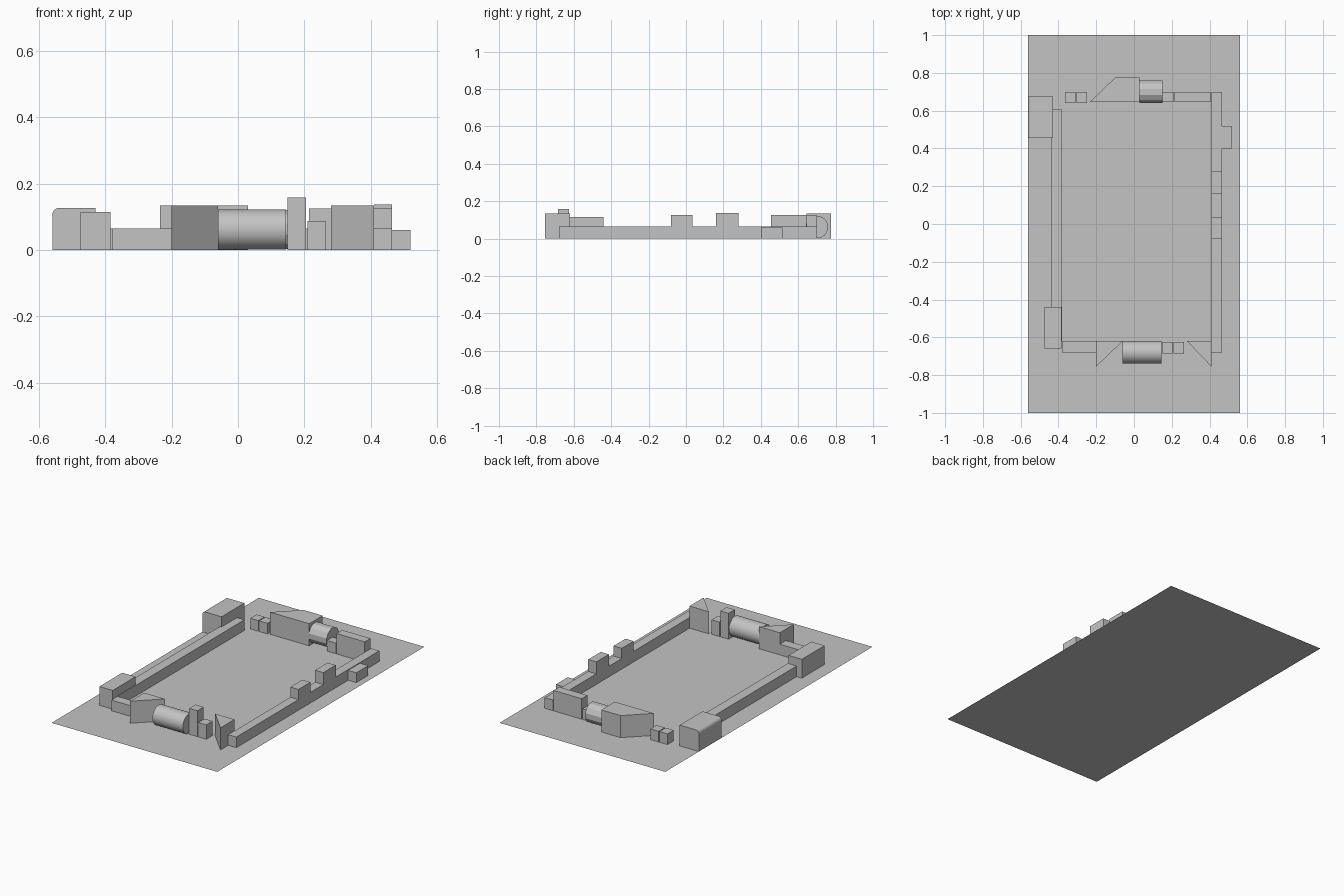
import bpy, bmesh, math
from mathutils import Matrix

if "Cube" in bpy.data.objects:
    bpy.data.objects.remove(bpy.data.objects["Cube"], do_unlink=True)

GREY = (0.55, 0.55, 0.55, 1)
grey = bpy.data.materials.new("plain grey")
grey.use_nodes = True
grey.diffuse_color = GREY
grey.node_tree.nodes["Principled BSDF"].inputs["Base Color"].default_value = GREY


def finish(name, bm):
    bmesh.ops.recalc_face_normals(bm, faces=bm.faces)
    mesh = bpy.data.meshes.new(name)
    bm.to_mesh(mesh)
    bm.free()
    mesh.materials.append(grey)
    ob = bpy.data.objects.new(name, mesh)
    bpy.context.collection.objects.link(ob)
    return ob


def prism(name, outline, top):
    """Upright block standing on the ground with the given plan outline."""
    bm = bmesh.new()
    base = bm.faces.new([bm.verts.new((x, y, 0)) for x, y in outline])
    lid = bmesh.ops.extrude_face_region(bm, geom=[base])["geom"]
    for v in lid:
        if isinstance(v, bmesh.types.BMVert):
            v.co.z = top
    return finish(name, bm)


def box(name, x0, x1, y0, y1, top):
    return prism(name, [(x0, y0), (x1, y0), (x1, y1), (x0, y1)], top)


def drum(name, x0, x1, y, z, radius, sides):
    """Cylinder lying along x."""
    bm = bmesh.new()
    place = (Matrix.Translation(((x0 + x1) / 2, y, z))
             @ Matrix.Rotation(math.pi / 2, 4, "Y")
             @ Matrix.Rotation(math.pi / sides, 4, "Z"))
    bmesh.ops.create_cone(bm, cap_ends=True, segments=sides, radius1=radius,
                          radius2=radius, depth=x1 - x0, matrix=place)
    return finish(name, bm)


def smooth(ob):
    bpy.ops.object.select_all(action="DESELECT")
    ob.select_set(True)
    bpy.context.view_layer.objects.active = ob
    bpy.ops.object.shade_smooth_by_angle(angle=math.radians(35))


# Ground sheet
bm = bmesh.new()
bm.faces.new([bm.verts.new((x, y, 0)) for x, y in
              ((-0.56, -1), (0.56, -1), (0.56, 1), (-0.56, 1))])
finish("ground_sheet", bm)

# Right-hand side: long low wall with corner blocks
box("right_wall", -0.44, -0.38, -0.62, 0.605, 0.065)
box("front_right_tower", -0.475, -0.385, -0.66, -0.44, 0.115)
tower = box("back_right_tower", -0.56, -0.43, 0.455, 0.675, 0.127)

# Rounded outer top edge of the back corner block
bm = bmesh.new()
bm.from_mesh(tower.data)
edge = [e for e in bm.edges if all(v.co.x < -0.55 and v.co.z > 0.1 for v in e.verts)]
bmesh.ops.bevel(bm, geom=edge, offset=0.02, segments=5, profile=0.5, affect="EDGES")
bm.to_mesh(tower.data)
bm.free()
smooth(tower)

# Left-hand side: long low wall with raised blocks and a porch
box("left_wall", 0.41, 0.465, -0.68, 0.7, 0.065)
box("left_raised_block_front", 0.41, 0.465, -0.08, 0.035, 0.127)
box("left_raised_block_back", 0.41, 0.465, 0.16, 0.28, 0.138)
box("left_porch", 0.465, 0.52, 0.4, 0.515, 0.06)

# Front row
box("front_low_wall", -0.38, -0.2, -0.68, -0.62, 0.065)
prism("front_wedge_right", [(-0.2, -0.755), (-0.06, -0.62), (-0.2, -0.62)], 0.135)
smooth(drum("front_drum", -0.06, 0.145, -0.68, 0.062, 0.06, 32))
box("front_tall_block", 0.15, 0.205, -0.685, -0.625, 0.158)
box("front_small_block", 0.21, 0.265, -0.685, -0.625, 0.088)
prism("front_wedge_left", [(0.41, -0.755), (0.41, -0.62), (0.28, -0.62)], 0.135)

# Back row
for i, x in enumerate((-0.365, -0.305)):
    box(f"back_small_block_{i + 1}", x, x + 0.055, 0.64, 0.7, 0.065)
prism("back_wedge", [(-0.235, 0.645), (-0.1, 0.645), (-0.1, 0.775)], 0.135)
box("back_large_block", -0.1, 0.03, 0.645, 0.775, 0.135)
drum("back_drum", 0.03, 0.15, 0.7, 0.062, 0.061, 12)
box("back_step_block", 0.15, 0.21, 0.645, 0.7, 0.065)
box("back_tall_wall", 0.215, 0.405, 0.645, 0.7, 0.125)
